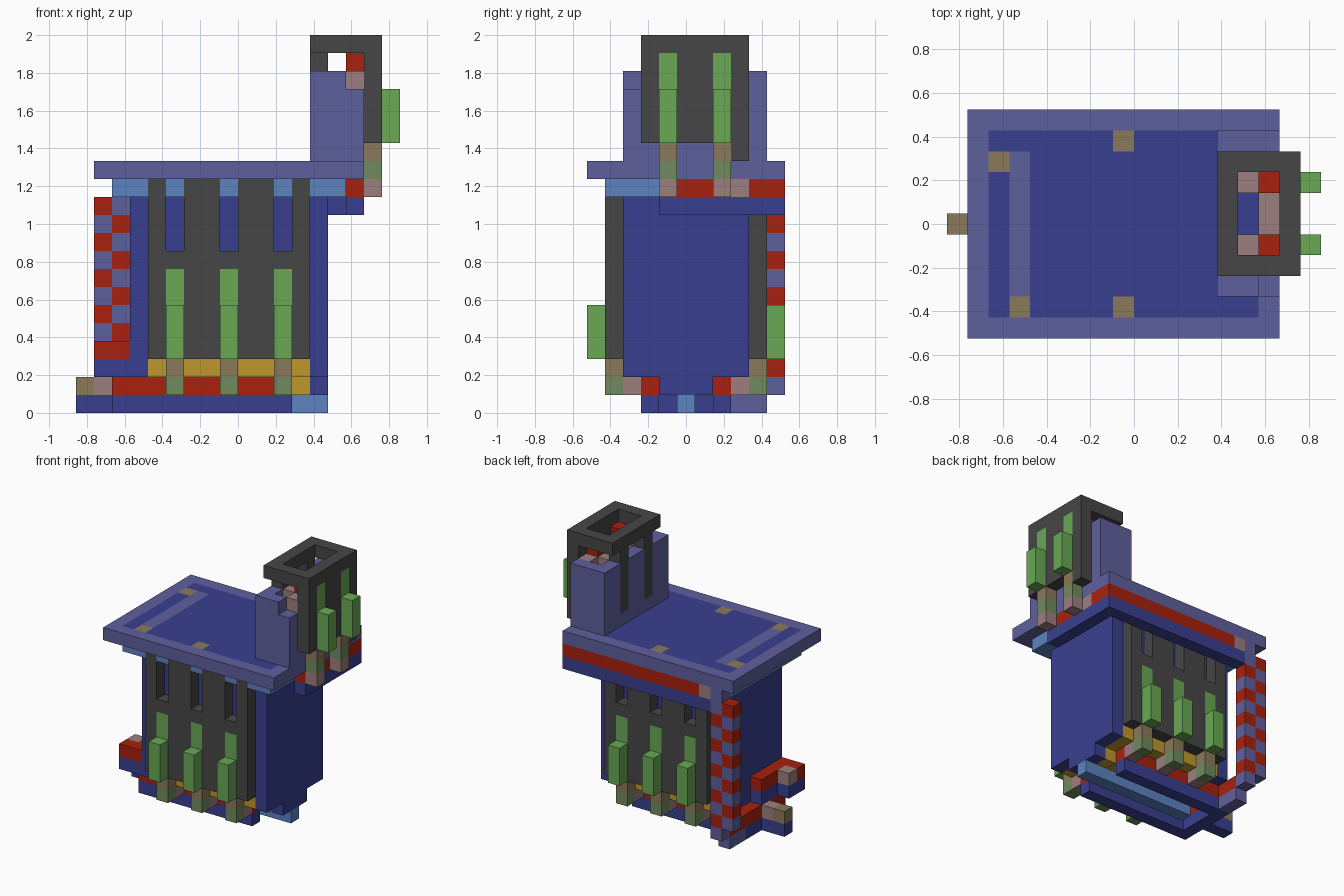
import bpy, bmesh
from mathutils import Vector

cube = bpy.data.objects.get("Cube")
if cube:
    bpy.data.objects.remove(cube, do_unlink=True)

U = 2 / 21                       # edge of one block
COLOURS = {
    "blue": (57, 63, 144), "violet": (95, 96, 158), "sky": (92, 131, 193),
    "charcoal": (70, 70, 70), "red": (168, 33, 15), "gold": (191, 153, 44),
    "tan": (138, 122, 90), "rose": (155, 127, 125), "sage": (112, 138, 94),
    "green": (104, 169, 84),
}


def linear(c):
    c /= 255
    return c / 12.92 if c < 0.04045 else ((c + 0.055) / 1.055) ** 2.4


materials = {}
for name, rgb in COLOURS.items():
    m = bpy.data.materials.new(name)
    m.use_nodes = True
    col = (*[linear(c) for c in rgb], 1)
    m.diffuse_color = col
    bsdf = m.node_tree.nodes["Principled BSDF"]
    bsdf.inputs["Base Color"].default_value = col
    bsdf.inputs["Roughness"].default_value = 0.9
    materials[name] = m

cells = {}                       # block position -> (part, colour)


def fill(part, colour, xs, ys, zs):
    """Fill a box of blocks; a single number means one block."""
    xs, ys, zs = [(s, s + 1) if isinstance(s, int) else s for s in (xs, ys, zs)]
    for x in range(*xs):
        for y in range(*ys):
            for z in range(*zs):
                cells[x, y, z] = (part, colour)


# Main body with end walls and stepped floor
fill("body", "blue", (-6, 5), (2, 9), (2, 12))
fill("body", "gold", (-5, 4), (2, 9), 2)
fill("body", "blue", 4, (4, 7), 1)
fill("body", "gold", 3, (4, 7), 1)
fill("basin_floor", "sky", (-7, 6), (1, 10), 12)

# Basin slab with its filled surface and edge markers
fill("basin", "violet", (-8, 7), (0, 11), 13)
fill("basin", "blue", (-7, 6), (1, 10), 13)
fill("basin", "violet", -6, (2, 9), 13)
for x, y in ((-6, 1), (-7, 8), (-1, 9), (-1, 1)):
    fill("basin", "tan", x, y, 13)

# Matching panels, levers and bottom wiring on both long sides
for side, m in (("front", lambda j: j), ("back", lambda j: 10 - j)):
    panel, lever, wire = side + "_panel", side + "_levers", side + "_wiring"
    fill(panel, "charcoal", (-5, 4), m(1), (3, 13))
    fill(wire, "blue", (-7, 3), m(3), 0)
    fill(wire, "red", (-7, 3), m(3), 1)
    for x in (-4, -1, 2):
        for z in range(9, 12):
            del cells[x, m(1), z]
        fill("basin_floor", "sky", x, m(1), 12)
        fill(lever, "green", x, m(1), (3, 8))
        fill(lever, "green", x, m(0), (3, 6))
        fill(lever, "tan", x, m(1), 2)
        fill(lever, "sage", x, m(1), 1)
        fill(wire, "rose", x, m(2), 1)

# Central rail and the crossing wire at the left-hand end
fill("centre_rail", "sky", (-5, 5), 5, 0)
fill("end_wiring", "blue", -7, (3, 8), 0)
fill("end_wiring", "red", -7, (3, 10), 1)
fill("end_wiring", "violet", -7, (8, 10), 0)
fill("end_switch", "blue", (-9, -7), 5, 0)
fill("end_switch", "rose", -8, 5, 1)
fill("end_switch", "tan", -9, 5, 1)

# Raised step beside the end wall
fill("end_step", "blue", -7, (2, 6), 2)
fill("end_step", "blue", -8, (2, 4), 2)
fill("end_step", "red", -7, (2, 6), 3)
fill("end_step", "red", -8, 2, 3)
fill("end_step", "rose", -8, 3, 3)

# Chequered riser at the back corner
for z in range(2, 12):
    odd = z % 2
    fill("riser", "red" if odd else "violet", -8, 10, z)
    fill("riser", "violet" if odd else "red", -7, 10, z)
fill("riser", "violet", -7, 10, 1)
fill("riser", "violet", -7, 10, 12)

# Beam with wire along the back, turning under the tower
for xs, ys in (((-6, 7), 10), (6, (4, 11))):
    fill("upper_wiring", "blue", xs, ys, 11)
    fill("upper_wiring", "red", xs, ys, 12)
fill("upper_wiring", "rose", -6, 10, 12)
fill("upper_wiring", "rose", 6, 8, 12)

# Tower base with a lowered corner
fill("tower_base", "violet", (4, 7), (2, 10), (14, 18))
fill("tower_base", "violet", 4, (2, 10), 18)
fill("tower_base", "violet", (4, 6), 2, 18)
fill("tower_base", "violet", (4, 7), 9, 18)
fill("tower_base", "blue", 5, (5, 7), 17)

# Tower frame, outer wall and open ring on top
fill("tower_frame", "charcoal", 7, (3, 9), (15, 20))
fill("tower_frame", "charcoal", 7, 8, 14)
fill("tower_frame", "charcoal", (4, 8), (3, 9), 20)
for x in (5, 6):
    for y in range(4, 8):
        del cells[x, y, 20]
fill("tower_wiring", "rose", 6, (3, 9), 18)
for y in (4, 7):
    fill("tower_frame", "charcoal", 4, y, (15, 20))
    fill("tower_wiring", "rose", 5, y, 18)
    fill("tower_wiring", "red", 6, y, 19)
    fill("tower_levers", "green", 7, y, (15, 20))
    fill("tower_levers", "green", 8, y, (15, 18))
    fill("tower_levers", "tan", 7, y, 14)
    fill("tower_levers", "sage", 7, y, 13)
    fill("tower_levers", "rose", 7, y, 12)

# Turn each part into a mesh made of its exposed faces only
for part in sorted({p for p, _ in cells.values()}):
    bm = bmesh.new()
    mine = {c: v[1] for c, v in cells.items() if v[0] == part}
    palette = sorted(set(mine.values()))
    for cell, colour in mine.items():
        for axis in range(3):
            for sign in (-1, 1):
                n = Vector((0, 0, 0))
                n[axis] = sign
                if tuple(int(a + b) for a, b in zip(cell, n)) in cells:
                    continue
                s, t = Vector((0, 0, 0)), Vector((0, 0, 0))
                s[(axis + 1) % 3] = 0.5
                t[(axis + 2) % 3] = 0.5 * sign
                mid = Vector(cell) + Vector((0.5, -5, 0.5)) + n / 2
                quad = [mid - s - t, mid + s - t, mid + s + t, mid - s + t]
                f = bm.faces.new([bm.verts.new(v * U) for v in quad])
                f.material_index = palette.index(colour)
    bmesh.ops.remove_doubles(bm, verts=bm.verts[:], dist=U / 100)
    bmesh.ops.dissolve_limit(bm, angle_limit=0.01, verts=bm.verts[:],
                             edges=bm.edges[:], delimit={'MATERIAL'})
    mesh = bpy.data.meshes.new(part)
    bm.to_mesh(mesh)
    bm.free()
    for colour in palette:
        mesh.materials.append(materials[colour])
    bpy.context.collection.objects.link(bpy.data.objects.new(part, mesh))
